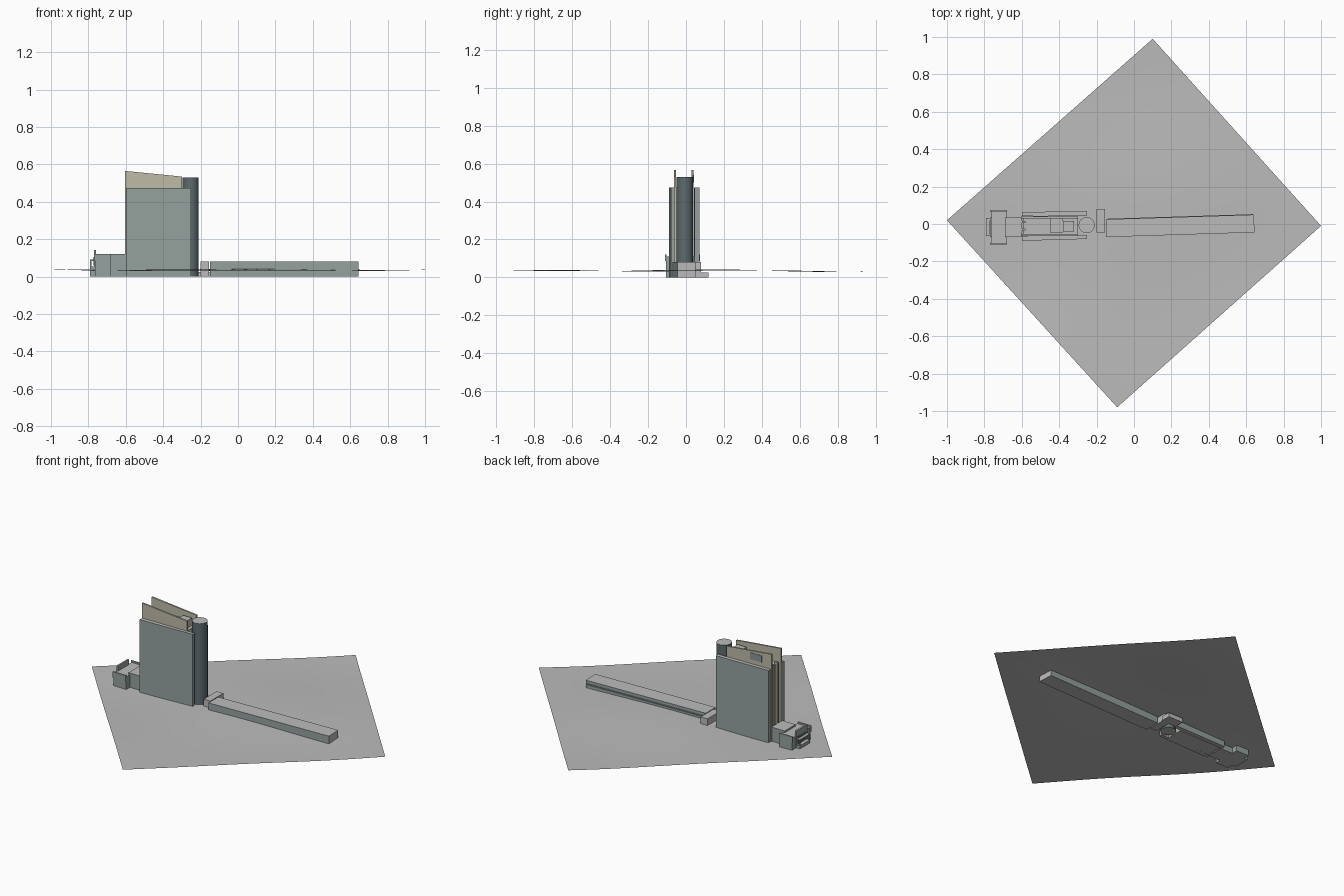
import bpy, bmesh, math
from mathutils import Vector

cube = bpy.data.objects.get("Cube")
if cube:
    bpy.data.objects.remove(cube, do_unlink=True)


def material(name, rgb):
    m = bpy.data.materials.new(name)
    m.use_nodes = True
    m.diffuse_color = (*rgb, 1)
    m.node_tree.nodes["Principled BSDF"].inputs["Base Color"].default_value = (*rgb, 1)
    return m


GREY = material("pale grey", (0.5, 0.5, 0.5))
GREEN = material("grey green", (0.30, 0.365, 0.35))
BEIGE = material("beige", (0.52, 0.5, 0.39))
SLATE = material("dark slate", (0.11, 0.145, 0.155))
GLASS = material("blue grey", (0.25, 0.30, 0.33))


def finish(name, bm, *mats):
    mesh = bpy.data.meshes.new(name)
    bm.to_mesh(mesh)
    bm.free()
    for m in mats:
        mesh.materials.append(m)
    ob = bpy.data.objects.new(name, mesh)
    bpy.context.collection.objects.link(ob)
    return ob


def prism(name, outline, z0, z1, wall):
    """Extruded plan with coloured walls and grey roof; z1 may depend on x."""
    top = z1 if callable(z1) else (lambda x: z1)
    bm = bmesh.new()
    low = [bm.verts.new((x, y, z0)) for x, y in outline]
    high = [bm.verts.new((x, y, top(x))) for x, y in outline]
    bm.faces.new(low)
    bm.faces.new(high)
    n = len(outline)
    for i in range(n):
        j = (i + 1) % n
        bm.faces.new((low[i], low[j], high[j], high[i]))
    bmesh.ops.recalc_face_normals(bm, faces=bm.faces)
    for f in bm.faces:
        f.material_index = int(abs(f.normal.z) > 0.5)
    return finish(name, bm, wall, GREY)


def box(name, x0, x1, y0, y1, z0, z1, wall):
    return prism(name, [(x0, y0), (x1, y0), (x1, y1), (x0, y1)], z0, z1, wall)


# gently rolling ground sheet
west, north, east, south = (Vector(p) for p in ((-1, .02), (.1, .99), (1, -.01), (-.09, -.98)))
N = 24
bm = bmesh.new()
grid = []
for i in range(N + 1):
    u = i / N
    row = []
    for j in range(N + 1):
        v = j / N
        p = west.lerp(south, u).lerp(north.lerp(east, u), v)
        z = 0.036 + 0.004 * math.sin(5 * p.x + 1.2) * math.cos(4 * p.y) + 0.003 * math.sin(6 * p.y + 0.5)
        row.append(bm.verts.new((p.x, p.y, z)))
    grid.append(row)
for i in range(N):
    for j in range(N):
        bm.faces.new((grid[i][j], grid[i + 1][j], grid[i + 1][j + 1], grid[i][j + 1]))
ground = finish("ground", bm, GREY)
for f in ground.data.polygons:
    f.use_smooth = True

# tower: outer slabs, inner walls with sloping tops, and core
prism("tower_slab_front", [(-.6, -.09), (-.25, -.08), (-.25, -.06), (-.6, -.066)], 0, .475, GREEN)
prism("tower_slab_back", [(-.6, .042), (-.25, .046), (-.25, .07), (-.6, .063)], 0, .475, GREEN)


def slope(x):
    return .565 - .1 * (x + .6)


for name, y in (("front", -.064), ("back", .03)):
    box("inner_wall_" + name, -.603, -.3, y, y + .01, 0, slope, BEIGE)
box("tower_core", -.59, -.3, -.054, .03, 0, .475, BEIGE)
for y in (-.035, .005):
    box("end_fin", -.6, -.58, y, y + .012, 0, .49, BEIGE)
box("roof_plant_room", -.38, -.32, -.04, .015, .47, .52, BEIGE)
box("roof_plant_step", -.45, -.38, -.045, .03, .47, .495, BEIGE)
box("back_wall_panel", -.54, -.46, .039, .043, .5, .54, GLASS)

# round stair tower
R = .043
prism("stair_cylinder", [(-.253 + R * math.cos(a * math.tau / 32), -.006 + R * math.sin(a * math.tau / 32))
                         for a in range(32)], 0, .53, SLATE)
for f in bpy.data.objects["stair_cylinder"].data.polygons:
    f.use_smooth = abs(f.normal.z) < 0.5
bpy.data.objects["stair_cylinder"].data.set_sharp_from_angle(angle=math.radians(40))

# long low wing with its linking block
prism("long_wing", [(-.15, -.07), (.645, -.045), (.64, .05), (-.15, .025)], 0, .08, GREEN)
wing = bpy.data.objects["long_wing"].data
for f in wing.polygons:
    if abs(f.normal.x) > 0.9:
        f.material_index = 1
prism("wing_window_band", [(-.14, .025), (.635, .0495), (.635, .0525), (-.14, .028)], .052, .062, SLATE)
box("link_block", -.2, -.155, -.045, .08, 0, .08, GREY)
box("link_base", -.25, -.15, .06, .12, 0, .026, GREY)

# entrance building at the far end
box("entrance_neck", -.69, -.6, -.07, .035, 0, .12, GREEN)
box("entrance_hall", -.765, -.68, -.105, .072, 0, .11, GREEN)
box("entrance_porch", -.79, -.765, -.065, .032, 0, .055, GREEN)
for y in (-.11, .067):
    box("hall_parapet", -.77, -.68, y, y + .008, .085, .12, GREEN)
box("porch_wall", -.77, -.76, -.07, .035, .05, .142, GREEN)
box("porch_glass", -.773, -.769, -.055, .02, .06, .105, SLATE)
box("porch_canopy", -.79, -.765, -.065, .032, .085, .092, GREEN)
for y in (-.065, .026):
    box("porch_post", -.79, -.784, y, y + .006, .05, .088, GREEN)
